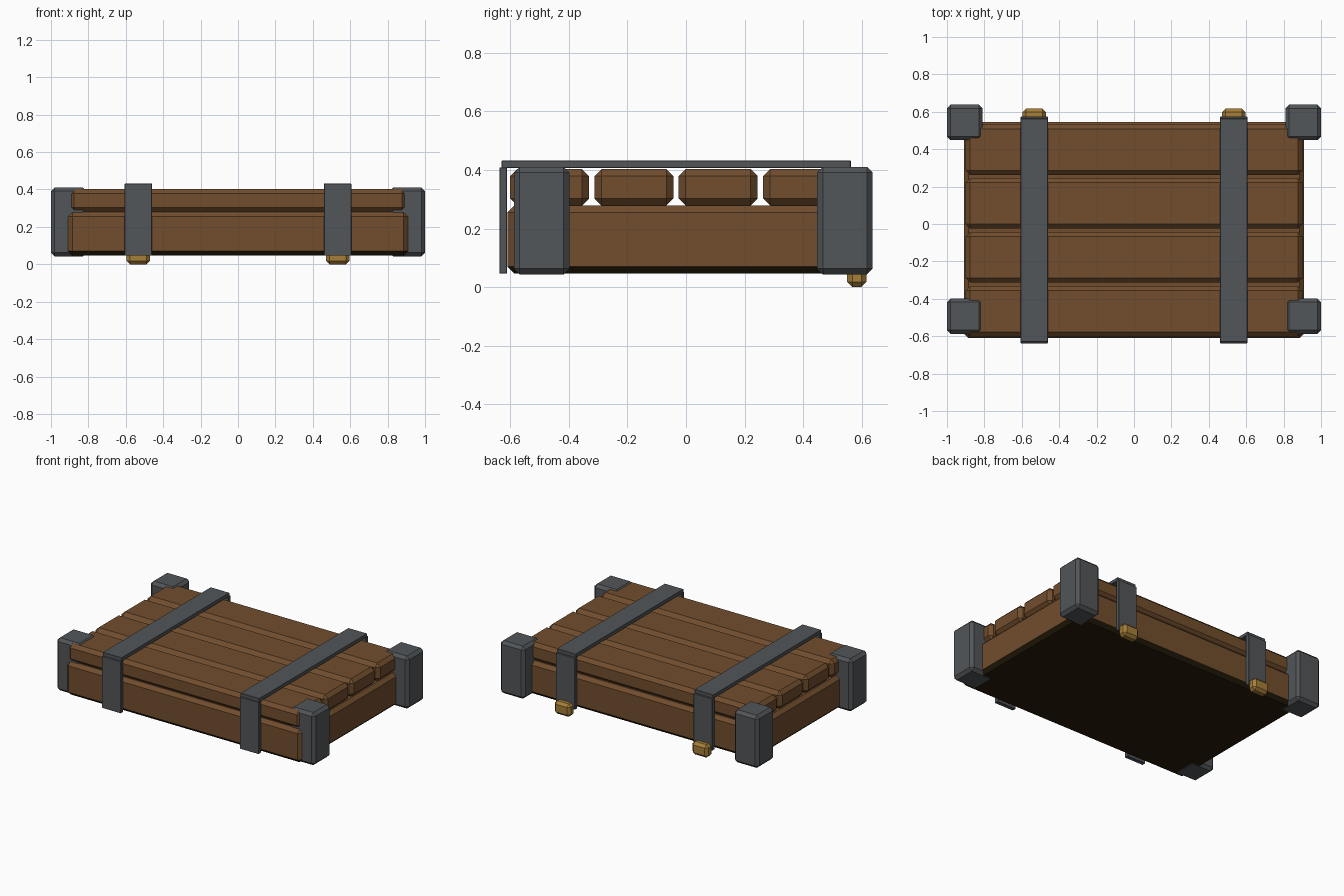
import bpy
import bmesh
from mathutils import Vector

if "Cube" in bpy.data.objects:
    bpy.data.objects.remove(bpy.data.objects["Cube"], do_unlink=True)


def make_material(name, rgb):
    mat = bpy.data.materials.new(name)
    mat.use_nodes = True
    mat.diffuse_color = (*rgb, 1)
    mat.node_tree.nodes["Principled BSDF"].inputs["Base Color"].default_value = (*rgb, 1)
    return mat


wood = make_material("brown wood", (0.165, 0.075, 0.026))
iron = make_material("grey iron", (0.084, 0.092, 0.099))
brass = make_material("brass", (0.38, 0.21, 0.04))
shadow_wood = make_material("dark underside", (0.02, 0.013, 0.003))


def box(name, low, high, mat, bevel=0.0):
    """Chamfered box between two opposite corners."""
    low, high = Vector(low), Vector(high)
    bm = bmesh.new()
    bmesh.ops.create_cube(bm, size=1)
    bmesh.ops.scale(bm, vec=high - low, verts=bm.verts)
    if bevel:
        bmesh.ops.bevel(bm, geom=list(bm.edges), offset=bevel, segments=1,
                        affect='EDGES', profile=0.5)
    mesh = bpy.data.meshes.new(name)
    bm.to_mesh(mesh)
    bm.free()
    mesh.materials.append(mat)
    obj = bpy.data.objects.new(name, mesh)
    obj.location = (low + high) / 2
    bpy.context.collection.objects.link(obj)
    return obj


# Crate body with a dark underside and lower chamfers
body = box("crate_body", (-0.91, -0.61, 0.046), (0.91, 0.545, 0.279), wood, 0.024)
body.data.materials.append(shadow_wood)
for face in body.data.polygons:
    if face.normal.z < -0.3:
        face.material_index = 1

# Four lid planks
for i in range(4):
    y = -0.601 + i * 0.288
    box(f"lid_plank_{i + 1}", (-0.9, y, 0.279), (0.9, y + 0.27, 0.403), wood, 0.024)

# Mirrored ironwork: corner posts, wrap-around straps and latches
for side, s in (("right", -1), ("left", 1)):
    for end, y in (("front", -0.493), ("back", 0.543)):
        box(f"{end}_{side}_corner_post", (s * 0.905 - 0.095, y - 0.095, 0.043),
            (s * 0.905 + 0.095, y + 0.095, 0.411), iron, 0.02)

    x0, x1 = s * 0.533 - 0.073, s * 0.533 + 0.073
    box(f"{side}_strap_top", (x0, -0.63, 0.407), (x1, 0.563, 0.432), iron, 0.002)
    box(f"{side}_strap_front", (x0, -0.638, 0.046), (x1, -0.611, 0.409), iron, 0.002)
    box(f"{side}_strap_back", (x0, 0.548, 0.046), (x1, 0.574, 0.409), iron, 0.002)
    box(f"{side}_latch", (s * 0.533 - 0.062, 0.55, 0.0),
        (s * 0.533 + 0.062, 0.617, 0.09), brass, 0.018)
